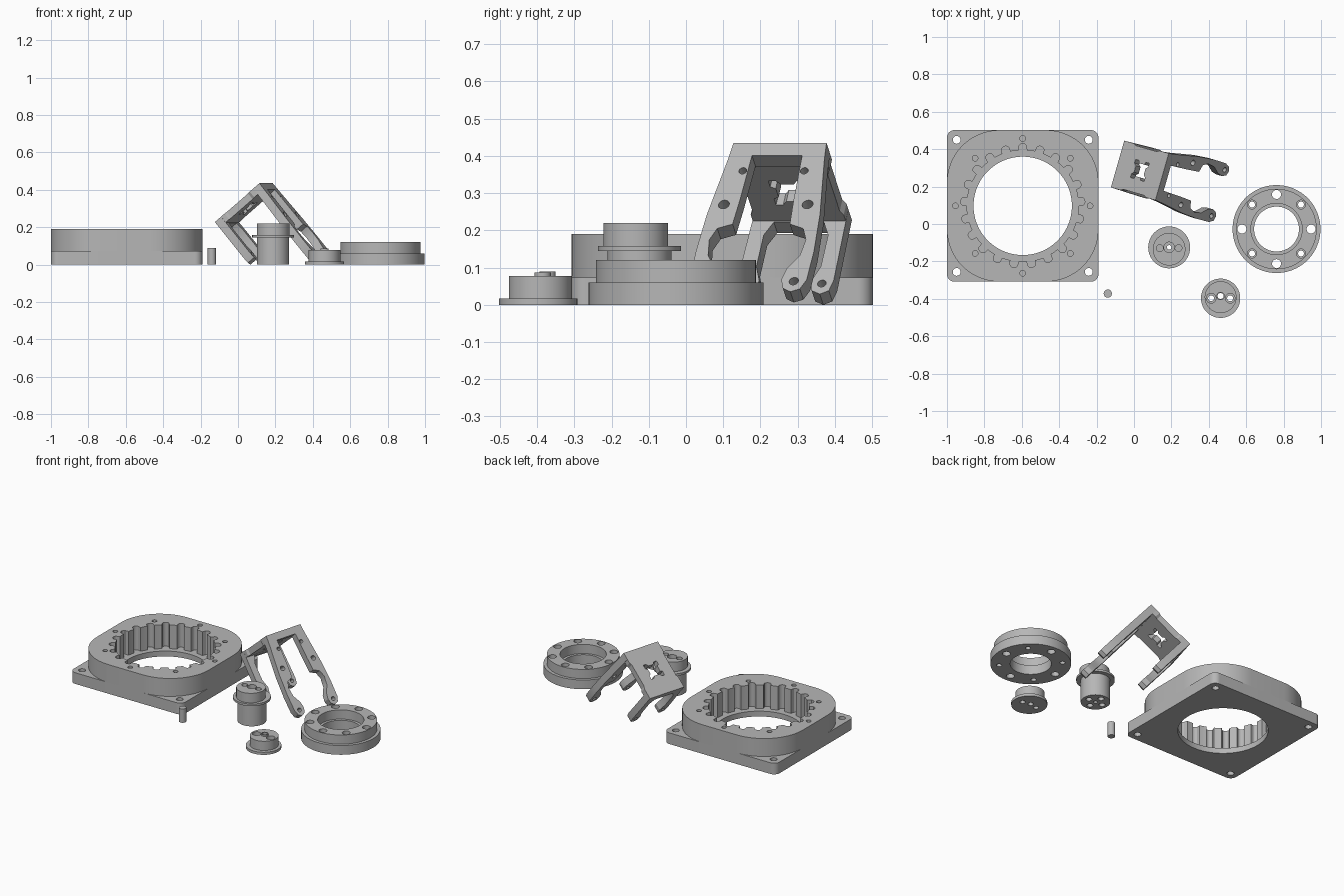
import bpy, bmesh, math
from mathutils import Matrix, Vector

if "Cube" in bpy.data.objects:
    bpy.data.objects.remove(bpy.data.objects["Cube"])

grey = bpy.data.materials.new("machined grey")
grey.diffuse_color = (0.47, 0.47, 0.47, 1)
grey.use_nodes = True
grey.node_tree.nodes["Principled BSDF"].inputs["Base Color"].default_value = grey.diffuse_color


def circle(x, y, r, n=48):
    return [(x + r * math.cos(2 * math.pi * i / n), y + r * math.sin(2 * math.pi * i / n)) for i in range(n)]


def ring_of_holes(count, radius, r, start=0.0):
    return [circle(radius * math.cos(start + 2 * math.pi * i / count),
                   radius * math.sin(start + 2 * math.pi * i / count), r, 24) for i in range(count)]


def rounded_square(half, r, n=16):
    pts = []
    for k in range(4):
        cx = (half - r) * (1 if k in (0, 3) else -1)
        cy = (half - r) * (1 if k in (0, 1) else -1)
        for i in range(n + 1):
            a = math.pi / 2 * (k + i / n)
            pts.append((cx + r * math.cos(a), cy + r * math.sin(a)))
    return pts


def mirrored(half):
    return half + [(-x, y) for x, y in reversed(half)]


def slab(loops, z0, z1):
    """Extrude a filled outline with holes between two heights."""
    cu = bpy.data.curves.new("profile", 'CURVE')
    cu.dimensions, cu.fill_mode, cu.extrude = '2D', 'BOTH', (z1 - z0) / 2
    for pts in loops:
        sp = cu.splines.new('POLY')
        sp.points.add(len(pts) - 1)
        for p, (x, y) in zip(sp.points, pts):
            p.co = (x, y, 0, 1)
        sp.use_cyclic_u = True
    ob = bpy.data.objects.new("profile", cu)
    bpy.context.collection.objects.link(ob)
    dg = bpy.context.evaluated_depsgraph_get()
    me = bpy.data.meshes.new_from_object(ob.evaluated_get(dg))
    bpy.data.objects.remove(ob)
    bpy.data.curves.remove(cu)
    me.transform(Matrix.Translation((0, 0, (z0 + z1) / 2)))
    bm = bmesh.new()
    bm.from_mesh(me)
    bmesh.ops.remove_doubles(bm, verts=bm.verts, dist=1e-5)
    bmesh.ops.recalc_face_normals(bm, faces=bm.faces)
    bm.to_mesh(me)
    bm.free()
    return me


def part(name, slabs, matrix):
    """Stack slabs into one object."""
    bm = bmesh.new()
    for loops, z0, z1 in slabs:
        me = slab(loops, z0, z1)
        bm.from_mesh(me)
        bpy.data.meshes.remove(me)
    mesh = bpy.data.meshes.new(name)
    bm.to_mesh(mesh)
    bm.free()
    mesh.materials.clear()
    mesh.materials.append(grey)
    mesh.shade_smooth()
    mesh.set_sharp_from_angle(angle=math.radians(28))
    ob = bpy.data.objects.new(name, mesh)
    ob.matrix_world = matrix
    bpy.context.collection.objects.link(ob)
    return ob


def at(x, y):
    return Matrix.Translation((x, y, 0))


# Housing: square flange, rounded body, bore with 21 roller pockets
def pocket_bore(bore=0.298, centre=0.31, r=0.023, count=21, steps=24):
    pts, pitch = [], 2 * math.pi / count
    for i in range(count * steps):
        a = pitch * i / steps
        d = (a + pitch / 2) % pitch - pitch / 2
        s = centre * math.sin(d)
        rad = centre * math.cos(d) + math.sqrt(r * r - s * s) if abs(s) < r else bore
        pts.append((-rad * math.sin(a), rad * math.cos(a)))
    return pts


flange, body = rounded_square(0.405, 0.04), rounded_square(0.405, 0.28)
corners = ring_of_holes(4, 0.353 * math.sqrt(2), 0.021, math.pi / 4)
teeth = pocket_bore()
part("housing", [
    ([flange, circle(0, 0, 0.263, 96)] + corners, 0, 0.035),
    ([flange, teeth] + corners, 0.035, 0.073),
    ([body, teeth], 0.073, 0.13),
    ([body, teeth] + ring_of_holes(8, 0.36, 0.015), 0.13, 0.19),
], at(-0.595, 0.097))

# Loose roller pin
part("roller_pin", [([circle(0, 0, 0.022, 32)], 0, 0.09)], at(-0.14, -0.372))

# Output ring with eight bolt holes, diagonal ones counterbored
straight = ring_of_holes(4, 0.185, 0.024)
q = math.pi / 4
part("output_ring", [
    ([circle(0, 0, 0.235, 96), circle(0, 0, 0.12, 64)] + straight + ring_of_holes(4, 0.185, 0.016, q), 0, 0.06),
    ([circle(0, 0, 0.215, 96), circle(0, 0, 0.137, 64)] + straight + ring_of_holes(4, 0.185, 0.024, q), 0.06, 0.12),
], at(0.762, -0.027))

# Tall eccentric shaft
axle = circle(0, 0, 0.012, 24)
part("tall_eccentric", [
    ([circle(0, 0, 0.086, 64), axle] + ring_of_holes(4, 0.05, 0.018), 0, 0.03),
    ([circle(0, 0, 0.086, 64), axle], 0.03, 0.144),
    ([circle(0, 0, 0.112, 64), axle], 0.144, 0.158),
    ([circle(0, -0.01, 0.087, 64), axle], 0.158, 0.19),
    ([circle(0, -0.01, 0.087, 64), circle(0, 0, 0.028), circle(-0.05, -0.004, 0.018), circle(0.05, -0.004, 0.018)],
     0.19, 0.22),
], at(0.188, -0.125))

# Short eccentric cap with a small centre boss
hub = circle(0, 0.012, 0.016, 24)
sides = ring_of_holes(2, 0.051, 0.016)
part("short_eccentric", [
    ([circle(0, 0, 0.105, 64), hub] + sides, 0, 0.017),
    ([circle(0, 0.006, 0.085, 64), hub] + sides, 0.017, 0.05),
    ([circle(0, 0.006, 0.085, 64), hub] + ring_of_holes(2, 0.051, 0.026), 0.05, 0.077),
    ([circle(0, 0.012, 0.022, 32), hub], 0.077, 0.087),
], at(0.463, -0.397))

# Tilted bracket: axes across, down the arms, and along the plate
yaw, tilt = math.radians(16), math.radians(40)
h = Vector((math.cos(yaw), -math.sin(yaw), 0))
w = Vector((math.sin(yaw), math.cos(yaw), 0))
v = h * math.sin(tilt) - Vector((0, 0, math.cos(tilt)))
inward = w.cross(v)
LENGTH, T = 0.323, 0.045


def frame(x, y):
    m = Matrix((x, y, x.cross(y))).transposed().to_4x4()
    m.translation = (0.15, 0.2525, 0.435)
    return m


def pairs(*holes):
    return [circle(s * x, y, r, 24) for x, y, r in holes for s in (1, -1)]


# Long forked arm with hooked prongs
long_fork = mirrored([
    (0.13, 0), (0.135, 0.06), (0.158, 0.25), (0.165, 0.38), (0.163, 0.48), (0.15, 0.512), (0.125, 0.522),
    (0.102, 0.51), (0.092, 0.48), (0.1, 0.44), (0.128, 0.395), (0.135, 0.34), (0.12, 0.30), (0.08, 0.285),
    (0.075, 0.2), (0.07, 0.045)])
part("bracket_long_arm", [
    ([long_fork] + pairs((0.086, 0.098, 0.011), (0.117, 0.216, 0.015), (0.128, 0.485, 0.013)), 0, T)], frame(w, v))

# Short forked arm
short_fork = mirrored([
    (0.13, 0), (0.132, 0.1), (0.135, 0.25), (0.128, 0.285), (0.105, 0.297), (0.08, 0.285), (0.073, 0.25),
    (0.09, 0.2), (0.09, 0.09), (0.07, 0.045)])
part("bracket_short_arm", [([short_fork] + pairs((0.104, 0.26, 0.012)), LENGTH - T, LENGTH)], frame(w, v))

# Joining plate with cross-shaped window
mid = LENGTH / 2
plate = mirrored([(0.13, T), (0.13, 0.07), (0.122, 0.085), (0.122, LENGTH - 0.085), (0.13, LENGTH - 0.07),
                  (0.13, LENGTH - T)])
window = mirrored([(0.018, mid - 0.035), (0.03, mid - 0.05), (0.05, mid - 0.05), (0.05, mid - 0.025),
                   (0.036, mid - 0.018), (0.036, mid + 0.018), (0.05, mid + 0.025), (0.05, mid + 0.05),
                   (0.03, mid + 0.05), (0.018, mid + 0.035)])
part("bracket_plate", [([plate, window], -0.04, 0)], frame(w, inward))
